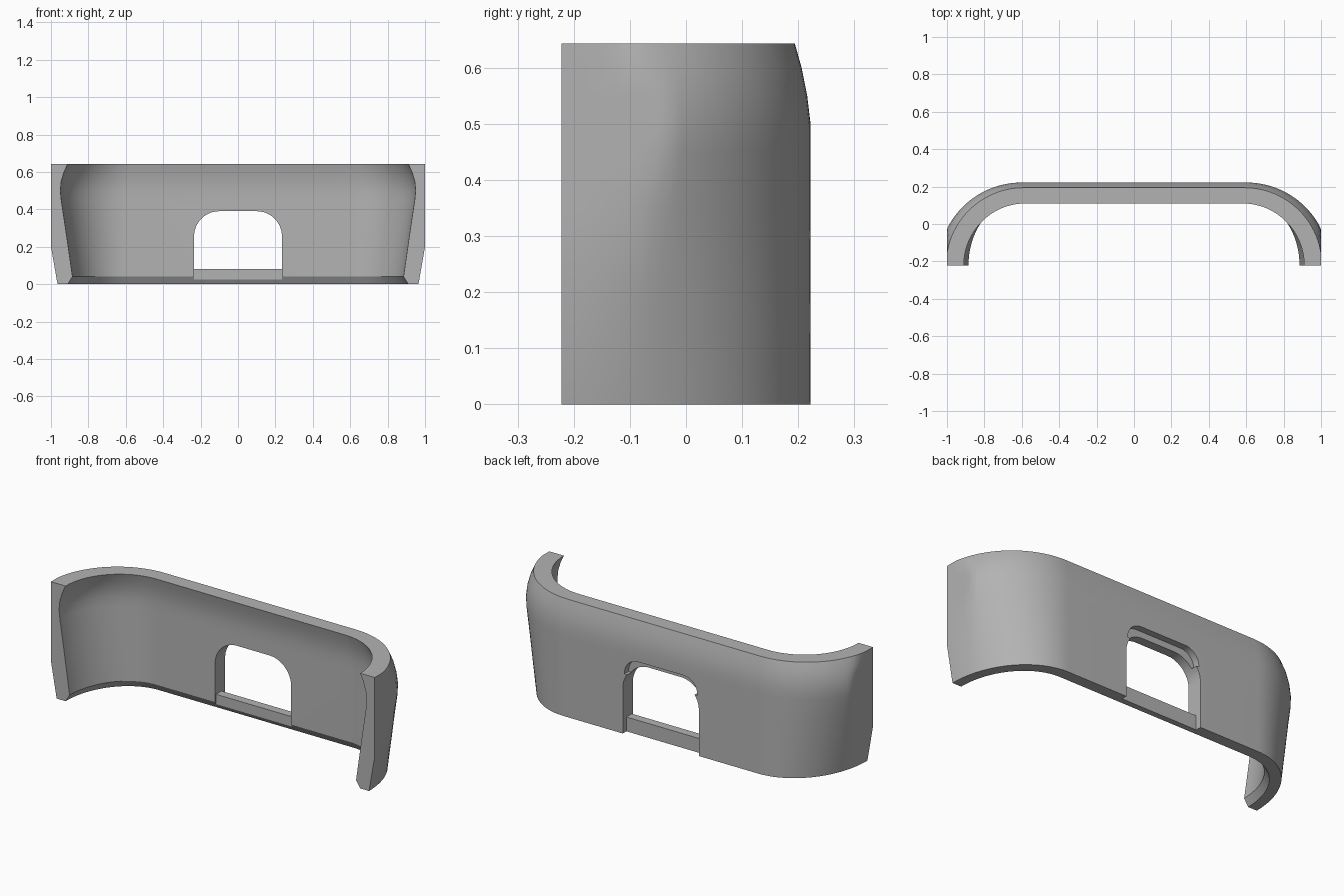
import bpy, bmesh, math

if "Cube" in bpy.data.objects:
    bpy.data.objects.remove(bpy.data.objects["Cube"])

Y_END, Y_TOP, Z_TOP = -0.222, 0.222, 0.643

grey = bpy.data.materials.new("plain grey")
grey.diffuse_color = (0.45, 0.45, 0.45, 1)
grey.use_nodes = True
grey.node_tree.nodes["Principled BSDF"].inputs["Base Color"].default_value = grey.diffuse_color

# Cross-section: (z, half width at the open ends, y of the back, x where corners start)
outer = [(0, .965, .222, .60), (.2, 1.0, .222, .60), (.35, 1.025, .222, .60),
         (.45, 1.043, .222, .60), (.5, 1.046, .222, .60), (.55, 1.04, .216, .60),
         (.6, 1.025, .206, .60), (Z_TOP, 1.005, .194, .59)]
inner = [(Z_TOP, .91, .11, .58), (.6, .93, .121, .59), (.55, .945, .13, .595),
         (.5, .95, .134, .6), (.45, .945, .134, .6), (.25, .915, .133, .6),
         (.04, .885, .133, .6), (0, .91, .158, .6)]


def new_object(name, bm):
    bmesh.ops.recalc_face_normals(bm, faces=bm.faces)
    mesh = bpy.data.meshes.new(name)
    bm.to_mesh(mesh)
    bm.free()
    mesh.materials.append(grey)
    obj = bpy.data.objects.new(name, mesh)
    bpy.context.collection.objects.link(obj)
    return obj


def arch(name, half, z0, z1, radius, y0, y1):
    """Upright panel with rounded top corners, extruded along y."""
    pts = [(-half, z0), (half, z0)]
    for cx, start in ((half - radius, 0), (radius - half, 90)):
        for i in range(13):
            a = math.radians(start + 90 * i / 12)
            pts.append((cx + radius * math.cos(a), z1 - radius + radius * math.sin(a)))
    bm = bmesh.new()
    face = bm.faces.new([bm.verts.new((x, y0, z)) for x, z in pts])
    moved = bmesh.ops.extrude_face_region(bm, geom=[face])["geom"]
    bmesh.ops.translate(bm, vec=(0, y1 - y0, 0),
                        verts=[v for v in moved if isinstance(v, bmesh.types.BMVert)])
    return new_object(name, bm)


# Curved wall: loft the cross-section round two elliptical corners
N = 28
steps = [(1, 90 * i / N) for i in range(N + 1)] + [(-1, 90 - 90 * i / N) for i in range(N + 1)]
bm = bmesh.new()
rings = []
for side, deg in steps:
    a = math.radians(deg)
    ring = []
    for z, half, back, cx in outer + inner:
        x = min(cx + (half - cx) * math.cos(a), 1.0)   # sides are trimmed flat
        ring.append(bm.verts.new((side * x, Y_END + (back - Y_END) * math.sin(a), z)))
    rings.append(ring)
for r0, r1 in zip(rings, rings[1:]):
    for i in range(len(r0)):
        j = (i + 1) % len(r0)
        bm.faces.new((r0[i], r0[j], r1[j], r1[i]))
bm.faces.new(rings[0])
bm.faces.new(rings[-1])
wall = new_object("curved_wall", bm)

# Arched window, and the shallow groove over it on the back
cutters = [arch("window_cutter", .235, -.1, .39, .135, 0, .4),
           arch("groove_cutter", .225, .335, .425, .085, .185, .4)]
for cutter in cutters:
    cutter.hide_render = True
    cutter.hide_set(True)
    mod = wall.modifiers.new(cutter.name, "BOOLEAN")
    mod.operation = "DIFFERENCE"
    mod.solver = "EXACT"
    mod.object = cutter
bpy.context.view_layer.objects.active = wall
wall.select_set(True)
for mod in list(wall.modifiers):
    bpy.ops.object.modifier_apply(modifier=mod.name)
for cutter in cutters:
    bpy.data.objects.remove(cutter)
bpy.ops.object.shade_smooth_by_angle(angle=math.radians(25))

# Sill bar across the bottom of the window, with the wall's bottom chamfer
profile = [(.158, 0), (.142, .025), (.142, .08), (.19, .08), (.19, 0)]
bm = bmesh.new()
ends = [[bm.verts.new((x, y, z)) for y, z in profile] for x in (-.235, .235)]
for e in ends:
    bm.faces.new(e)
for i in range(5):
    j = (i + 1) % 5
    bm.faces.new((ends[0][i], ends[0][j], ends[1][j], ends[1][i]))
new_object("window_sill", bm)
